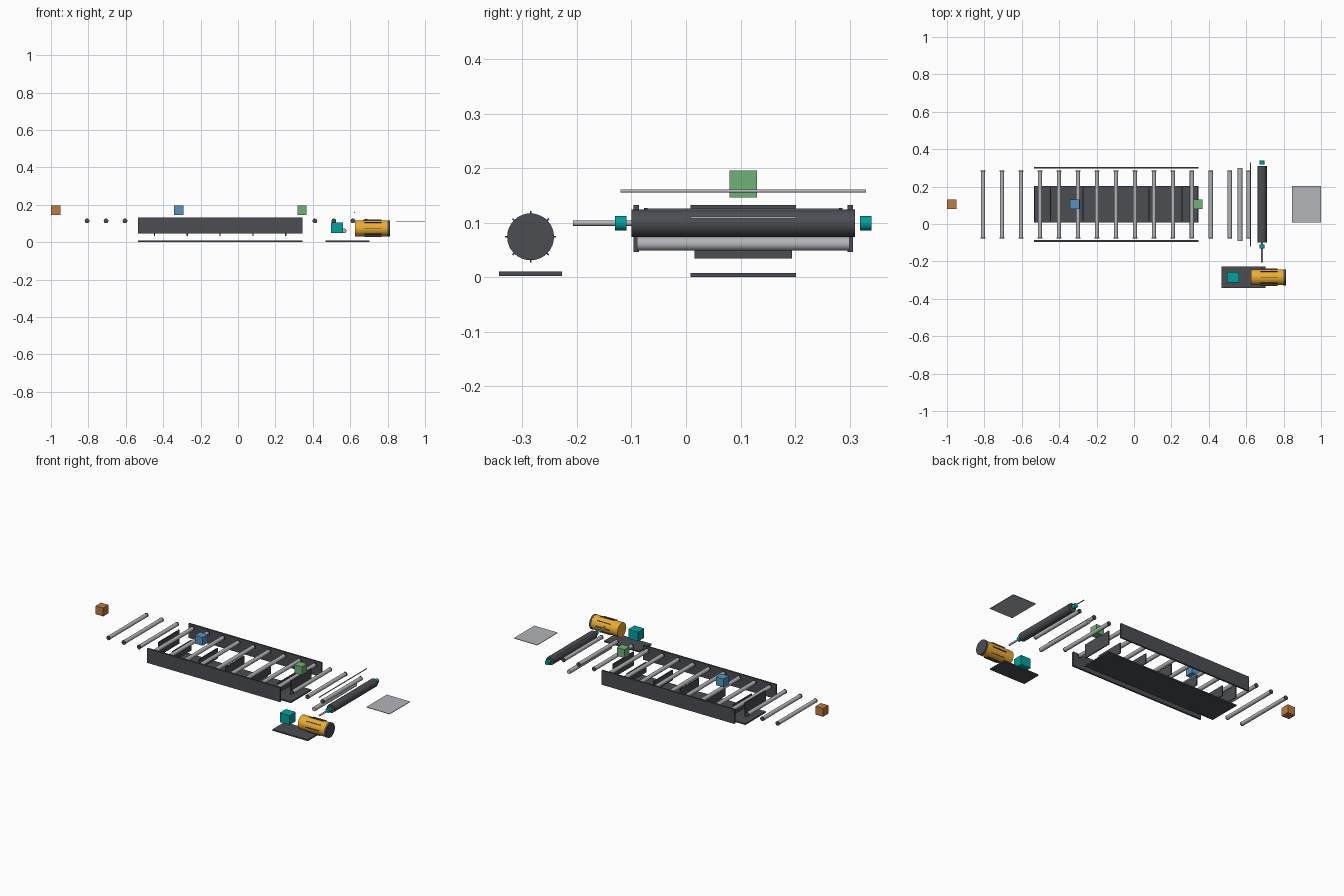
import bpy, math
from mathutils import Vector

if "Cube" in bpy.data.objects:
    bpy.data.objects.remove(bpy.data.objects["Cube"])

def mat(name, r, g, b):
    m = bpy.data.materials.new(name)
    m.diffuse_color = (r, g, b, 1)
    m.use_nodes = True
    m.node_tree.nodes["Principled BSDF"].inputs["Base Color"].default_value = m.diffuse_color
    return m

DARK = mat("dark_steel", 0.07, 0.075, 0.085)
STEEL = mat("steel", 0.45, 0.46, 0.48)
TEAL = mat("teal", 0.0, 0.36, 0.34)
YELLOW = mat("yellow", 0.85, 0.42, 0.03)
ORANGE = mat("orange", 0.5, 0.2, 0.05)
BLUE = mat("blue", 0.09, 0.3, 0.55)
GREEN = mat("green", 0.16, 0.45, 0.18)

def box(name, x0, x1, y0, y1, z0, z1, m):
    bpy.ops.mesh.primitive_cube_add(size=1, location=((x0+x1)/2, (y0+y1)/2, (z0+z1)/2))
    o = bpy.context.object
    o.name = name
    o.scale = (x1-x0, y1-y0, z1-z0)
    bpy.ops.object.transform_apply(location=False, rotation=False, scale=True)
    o.data.materials.append(m)
    return o

def rod(name, a, b, r, m, sides=24):
    a, b = Vector(a), Vector(b)
    bpy.ops.mesh.primitive_cylinder_add(vertices=sides, radius=r, depth=(b-a).length, location=(a+b)/2)
    o = bpy.context.object
    o.name = name
    o.rotation_euler = (b-a).to_track_quat('Z', 'Y').to_euler()
    o.data.materials.append(m)
    bpy.ops.object.shade_smooth_by_angle(angle=math.radians(35))
    return o

def yrod(name, x, z, y0, y1, r, m, sides=24):
    return rod(name, (x, y0, z), (x, y1, z), r, m, sides)

CY = 0.105          # conveyor centre line

# Frame: side rails, base plate, end plates and cross members
for s, n in ((-1, "front"), (1, "back")):
    y = CY + s*0.196
    box(n + "_side_rail", -0.535, 0.345, y-0.005, y+0.005, 0.046, 0.132, DARK)
box("base_plate", -0.535, 0.345, 0.008, 0.202, 0, 0.008, DARK)
for x, n in ((-0.532, "left"), (0.342, "right")):
    box(n + "_end_plate", x-0.003, x+0.003, 0.008, 0.202, 0.05, 0.132, DARK)
for i in range(5):
    x = -0.447 + i*0.1755
    box(f"cross_member_{i+1}", x-0.003, x+0.003, 0.016, 0.194, 0.034, 0.095, DARK)

# Carrying rollers with dark end caps
for i in range(15):
    x = -0.807 + i*0.1015
    yrod(f"roller_{i+1}", x, 0.114, CY-0.178, CY+0.178, 0.0115, STEEL)
    for s in (-1, 1):
        yrod(f"roller_cap_{i+1}", x, 0.114, CY+s*0.176, CY+s*0.182, 0.0125, DARK)

# Return roller, guide rod and discharge sheet
yrod("return_roller", 0.567, 0.061, CY-0.195, CY+0.195, 0.0125, STEEL)
yrod("guide_rod", 0.622, 0.158, -0.12, 0.33, 0.003, STEEL, 12)
box("discharge_sheet", 0.845, 1.0, 0.008, 0.202, 0.108, 0.111, STEEL)

# Drive roller, shaft and bearings
yrod("drive_roller", 0.685, 0.099, -0.1, 0.31, 0.025, DARK, 32)
yrod("drive_shaft", 0.685, 0.099, -0.207, -0.1, 0.005, STEEL, 16)
for s, n in ((-1, "front"), (1, "back")):
    yrod(n + "_bearing", 0.685, 0.099, CY+s*0.214, CY+s*0.235, 0.0135, TEAL)

# Motor with cooling fins, end cap, gearbox and mounting plate
MY, MZ = -0.285, 0.074
rod("motor_body", (0.625, MY, MZ), (0.803, MY, MZ), 0.042, YELLOW, 32)
rod("motor_end_cap", (0.80, MY, MZ), (0.812, MY, MZ), 0.043, DARK, 32)
for i in range(8):
    a = i*math.pi/4
    f = box(f"motor_fin_{i+1}", 0.676, 0.767, -0.0015, 0.0015, -0.004, 0.004, DARK)
    f.rotation_euler.x = -a
    f.location = (0.7215, MY + math.sin(a)*0.043, MZ + math.cos(a)*0.043)
box("gearbox", 0.497, 0.562, MY-0.029, MY+0.029, 0.05, 0.106, TEAL)
box("motor_plate", 0.468, 0.703, -0.343, -0.227, 0.002, 0.01, DARK)

# Parcels
for n, x, m in (("orange", -0.975, ORANGE), ("blue", -0.316, BLUE), ("green", 0.342, GREEN)):
    box(n + "_parcel", x-0.025, x+0.025, CY-0.025, CY+0.025, 0.146, 0.196, m)
